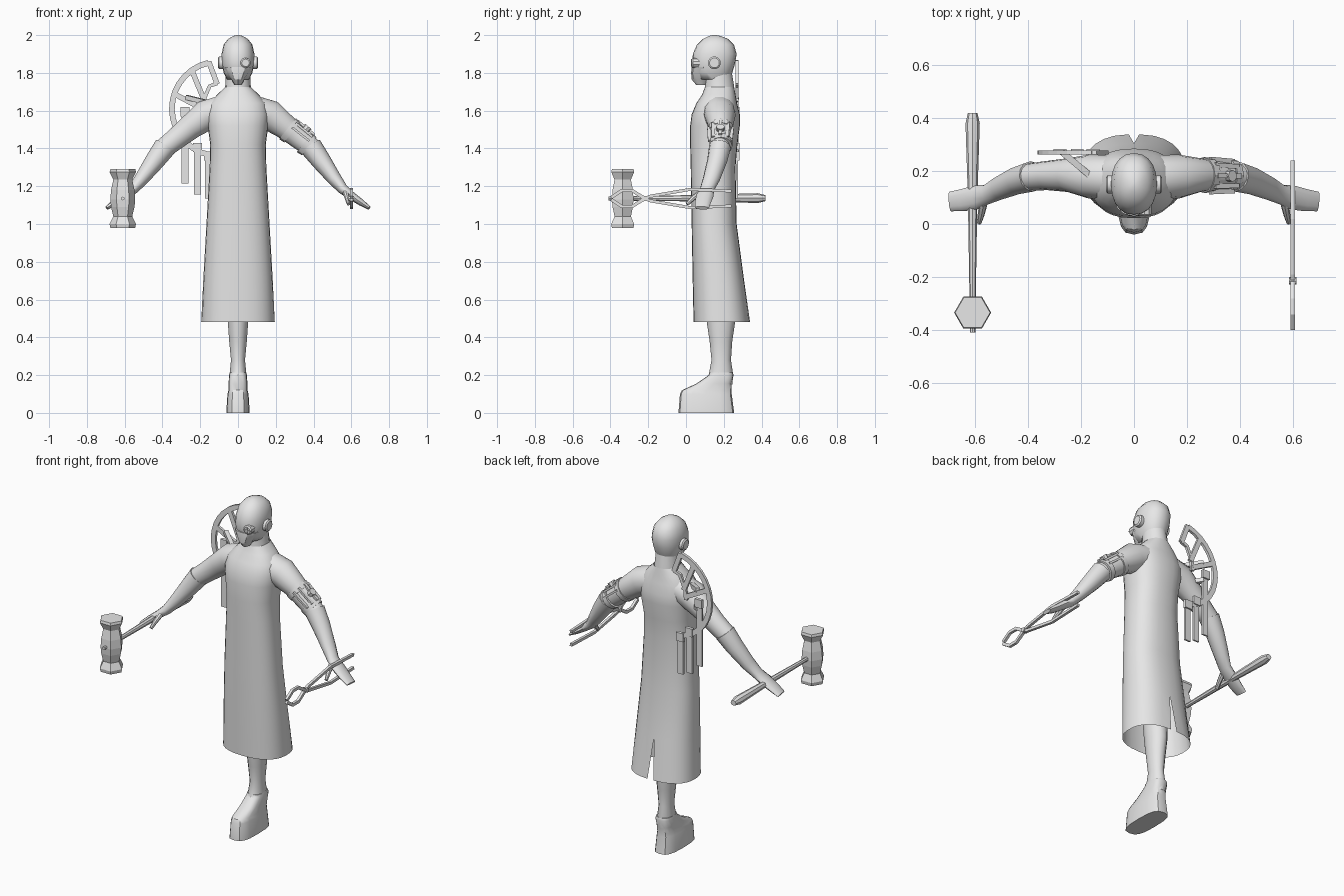
import bpy, bmesh, math
from mathutils import Vector

grey = bpy.data.materials.new("plain_grey")
grey.diffuse_color = (0.8, 0.8, 0.8, 1)


def loft(name, rings, smooth=40, cap=True):
    """Skin a list of closed rings that all have the same number of points."""
    bm = bmesh.new()
    rows = [[bm.verts.new(p) for p in r] for r in rings]
    n = len(rows[0])
    for a, b in zip(rows, rows[1:]):
        for i in range(n):
            j = (i + 1) % n
            bm.faces.new((a[i], a[j], b[j], b[i]))
    if cap:
        bm.faces.new(rows[0][::-1])
        bm.faces.new(rows[-1])
    bmesh.ops.recalc_face_normals(bm, faces=bm.faces)
    return finish(name, bm, smooth)


def finish(name, bm, smooth):
    me = bpy.data.meshes.new(name)
    bm.to_mesh(me)
    bm.free()
    me.materials.append(grey)
    ob = bpy.data.objects.new(name, me)
    bpy.context.collection.objects.link(ob)
    if smooth:
        bpy.ops.object.select_all(action='DESELECT')
        ob.select_set(True)
        bpy.context.view_layer.objects.active = ob
        bpy.ops.object.shade_smooth_by_angle(angle=math.radians(smooth))
    return ob


def spow(v, p):
    return math.copysign(abs(v) ** (2 / p), v)


def level(z, hw, yf, yb, n=20, p=2.0, off=0.0, x=0.0):
    """Horizontal superellipse from front yf to back yb."""
    c, h = (yf + yb) / 2, (yb - yf) / 2
    return [Vector((x + hw * spow(math.sin(t), p), c + h * spow(math.cos(t), p), z))
            for t in (off + math.tau * i / n for i in range(n))]


def tube(name, pts, ref=(0, 1, 0), n=12, smooth=40, mirror=1):
    """Sweep through (x, y, z, radius along ref, radius across); n=4 gives a bar."""
    cs = [Vector((p[0] * mirror, p[1], p[2])) for p in pts]
    rings = []
    off, k = (math.pi / 4, math.sqrt(2)) if n == 4 else (0, 1)
    for i, p in enumerate(pts):
        t = (cs[min(i + 1, len(cs) - 1)] - cs[max(i - 1, 0)]).normalized()
        r = Vector(ref)
        u = (r - t * r.dot(t)).normalized()
        v = t.cross(u)
        rings.append([cs[i] + u * p[3] * k * math.cos(a) + v * p[4] * k * math.sin(a)
                      for a in (off + math.tau * j / n for j in range(n))])
    return loft(name, rings, smooth)


def bar(name, pts, a, b, ref=(0, 1, 0)):
    return tube(name, [(*p, a, b) for p in pts], ref, 4, 0)


# Long coat, open at the hem, with a slit at the back
coat = [(.48, .195, .04, .34, .12), (.72, .183, .035, .305, 0), (1.0, .167, .03, .268, 0),
        (1.3, .15, .025, .262, 0), (1.42, .147, .022, .272, 0), (1.52, .16, .022, .285, 0),
        (1.58, .165, .03, .285, 0), (1.64, .15, .055, .27, 0), (1.685, .11, .085, .262, 0),
        (1.725, .068, .1, .255, 0)]
bm = bmesh.new()
rows, N = [], 28
for z, hw, yf, yb, gap in coat:
    c, h = (yf + yb) / 2, (yb - yf) / 2
    row = []
    for i in range(N + 1):
        t = gap + (math.tau - 2 * gap) * i / N
        row.append(bm.verts.new((hw * spow(math.sin(t), 2.4), c + h * spow(math.cos(t), 2.4), z)))
    if gap:  # open the slit evenly
        row[0].co.x, row[-1].co.x = .02, -.02
    rows.append(row)
for a, b in zip(rows, rows[1:]):
    for i in range(N):
        bm.faces.new((a[i], a[i + 1], b[i + 1], b[i]))
bmesh.ops.remove_doubles(bm, verts=bm.verts, dist=.0005)
bmesh.ops.recalc_face_normals(bm, faces=bm.faces)
finish("coat", bm, 50)

# Single leg and shoe
loft("leg", [level(*r, n=14) for r in
             [(.15, .045, .1, .245), (.2, .046, .12, .25), (.28, .038, .135, .238),
              (.38, .048, .125, .245), (.48, .055, .11, .26), (.8, .075, .09, .26)]])
loft("shoe", [level(*r, n=16, p=3) for r in
              [(0, .062, -.04, .255), (.1, .056, -.032, .242), (.12, .05, -.022, .242),
               (.155, .05, .055, .242), (.2, .047, .12, .252), (.215, .044, .125, .248)]], 35)

# Neck, skull and face mask
loft("neck", [level(*r, n=16) for r in
              [(1.66, .085, .09, .262), (1.72, .068, .1, .256), (1.82, .064, .1, .24)]])
loft("head", [level(*r, p=2.2) for r in
              [(1.765, .058, .07, .225), (1.80, .076, .042, .245), (1.85, .086, .034, .26),
               (1.90, .087, .036, .268), (1.95, .076, .058, .254), (1.98, .052, .09, .222),
               (1.995, .026, .12, .185), (2.0, .008, .142, .16)]], 60)
loft("face_mask", [level(*r, n=12) for r in
                   [(1.735, .018, .055, .11), (1.765, .035, .03, .14),
                    (1.80, .06, .027, .15), (1.83, .074, .03, .15)]], 30)

# Single round goggle with a cross grille
tube("goggle", [(.04, .075, 1.853, .027, .027), (.04, .036, 1.853, .027, .027),
                (.04, .03, 1.853, .02, .02)], (0, 0, 1), 10, 30)
bar("goggle_bar", [(.018, .029, 1.853), (.062, .029, 1.853)], .003, .003)
bar("goggle_bar", [(.04, .029, 1.833), (.04, .029, 1.873)], .003, .003)

for s in (1, -1):
    # Ear covers
    tube("ear_cover", [(.06, .15, 1.853, .034, .034), (.1, .15, 1.853, .034, .034),
                       (.106, .15, 1.853, .026, .026)], n=14, smooth=30, mirror=s)
    # Sleeve, long glove and thumb
    tube("sleeve", [(.09, .175, 1.60, .085, .08), (.17, .18, 1.575, .083, .083),
                    (.25, .185, 1.515, .064, .068), (.33, .183, 1.45, .055, .059),
                    (.40, .177, 1.395, .052, .054)], n=14, mirror=s)
    tube("glove", [(.385, .18, 1.41, .058, .06), (.44, .165, 1.335, .053, .052),
                   (.51, .135, 1.24, .045, .038), (.555, .112, 1.185, .038, .028),
                   (.60, .1, 1.15, .046, .022), (.65, .09, 1.115, .042, .018),
                   (.695, .085, 1.085, .037, .01)], n=12, mirror=s)
    tube("thumb", [(.57, .075, 1.165, .016, .016), (.578, .035, 1.135, .013, .014),
                   (.585, .005, 1.105, .009, .01)], (1, 0, 0), 8, mirror=s)

# Brace on one upper arm: two cuffs joined by straps and a stud
for x, z, r in ((.262, 1.505, .068), (.352, 1.432, .062)):
    tube("brace_cuff", [(x, .185, z, r, r + .003), (x + .025, .185, z - .02, r - .002, r)],
         n=12, smooth=30)
for dy, d in ((.062, .02), (.04, .05), (0, .066), (-.04, .05), (-.062, .02)):
    bar("brace_strap", [(.275 + .62 * d, .183 + dy, 1.495 + .78 * d),
                        (.365 + .60 * d, .181 + dy * .9, 1.425 + .74 * d)], .009, .006)
tube("brace_stud", [(.35, .182, 1.49, .022, .022), (.373, .182, 1.516, .022, .022)], n=8, smooth=30)

# Hammer with a hexagonal waisted head
X, Y = -.61, -.335
loft("hammer_head", [level(z, r, Y - r, Y + r, 6, 2, math.pi / 6, X) for z, r in
                     ((.98, .066), (1.0, .07), (1.04, .05), (1.09, .062), (1.13, .066),
                      (1.18, .062), (1.235, .05), (1.275, .07), (1.29, .066))], 0)
tube("hammer_handle", [(X, -.41, 1.135, .01, .01), (X, -.27, 1.135, .012, .012),
                       (X, .1, 1.137, .018, .018), (X, .38, 1.137, .027, .026),
                       (X, .42, 1.137, .018, .016)], (1, 0, 0), 8, 30)

# Tongs: two crossing arms with a diamond jaw
for s in (1, -1):
    bar("tongs_arm", [(.6, y, 1.135 + s * dz) for y, dz in
                      ((.24, .04), (.02, .048), (-.19, .012), (-.22, 0))], .008, .008, (1, 0, 0))
    bar("tongs_jaw", [(.6, y, 1.135 + s * dz) for y, dz in
                      ((-.21, 0), (-.235, .01), (-.285, .042), (-.34, .042), (-.395, .006))],
        .008, .009, (1, 0, 0))
tube("tongs_pivot", [(.586, -.215, 1.135, .014, .014), (.614, -.215, 1.135, .014, .014)], n=8, smooth=30)

# Curved frame behind one shoulder, with spokes and hanging strips
arc = [(-.1 + .25 * math.cos(a), .27, 1.61 + .25 * math.sin(a))
       for a in (math.radians(103 + 155 * i / 14) for i in range(15))]
bar("frame_arc", arc, .008, .015)
for p, q in (((-.155, 1.86), (-.11, 1.74)), ((-.245, 1.815), (-.175, 1.645)),
             ((-.33, 1.685), (-.19, 1.61))):
    bar("frame_spoke", [(p[0], .27, p[1]), (q[0], .27, q[1])], .008, .014)
bar("frame_inner_rail", [(-.11, .27, 1.745), (-.15, .27, 1.73), (-.185, .27, 1.65),
                         (-.19, .27, 1.59)], .007, .01)
for x, top, low in ((-.28, 1.62, 1.215), (-.215, 1.43, 1.155), (-.155, 1.385, 1.135)):
    bar("hanging_strip", [(x, .27, top), (x, .27, low)], .005, .019)
    bar("strip_clamp", [(x, .275, top), (x, .275, top - .05)], .009, .024)
for z in (1.67, 1.56):
    bar("frame_strut", [(-.27, .27, z), (-.15, .17, z - .03)], .012, .012, (0, 0, 1))
